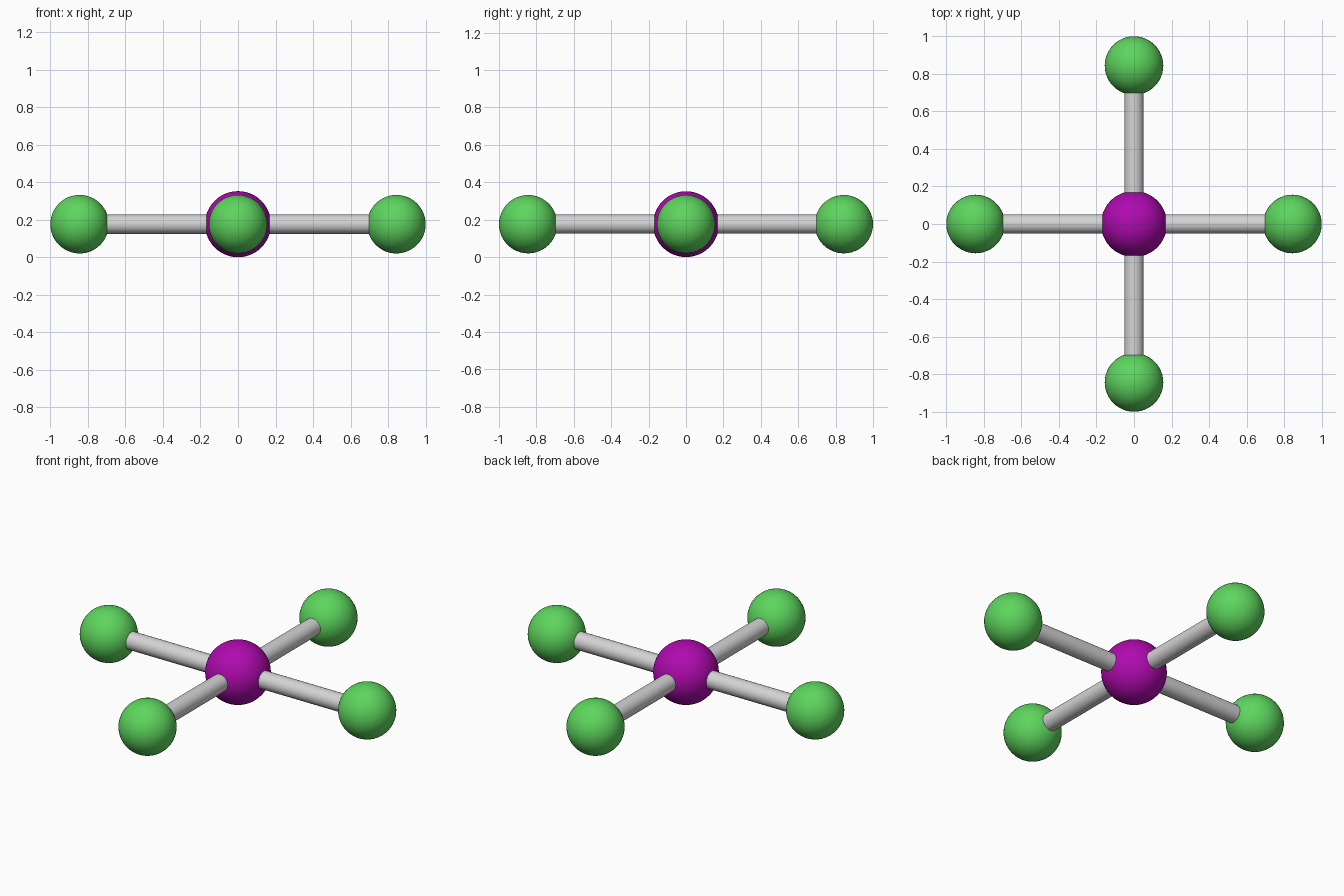
import bpy
from math import pi, cos, sin
from mathutils import Vector

cube = bpy.data.objects.get("Cube")
if cube:
    bpy.data.objects.remove(cube, do_unlink=True)

CORE_R = 0.176
BALL_R = 0.156
ROD_R = 0.051
REACH = 1 - BALL_R
CENTRE = Vector((0, 0, CORE_R))


def material(name, colour):
    mat = bpy.data.materials.new(name)
    mat.use_nodes = True
    mat.diffuse_color = (*colour, 1)
    mat.node_tree.nodes["Principled BSDF"].inputs["Base Color"].default_value = (*colour, 1)
    return mat


green = material("green", (0.11, 0.67, 0.11))
purple = material("purple", (0.43, 0.003, 0.43))
grey = material("light grey", (0.66, 0.66, 0.66))


def finish(name, mat):
    obj = bpy.context.object
    obj.name = name
    obj.data.materials.append(mat)
    bpy.ops.object.shade_smooth_by_angle()


def ball(name, radius, location, mat):
    bpy.ops.mesh.primitive_uv_sphere_add(segments=48, ring_count=24, radius=radius, location=location)
    finish(name, mat)


# Central ball
ball("centre_ball", CORE_R, CENTRE, purple)

# Four arms, each a rod ending in a ball
for i, side in enumerate(("left", "back", "right", "front")):
    angle = i * pi / 2
    direction = Vector((cos(angle), sin(angle), 0))
    ball(side + "_ball", BALL_R, CENTRE + direction * REACH, green)
    bpy.ops.mesh.primitive_cylinder_add(
        vertices=32, radius=ROD_R, depth=REACH,
        location=CENTRE + direction * REACH / 2, rotation=(0, pi / 2, angle))
    finish(side + "_rod", grey)
